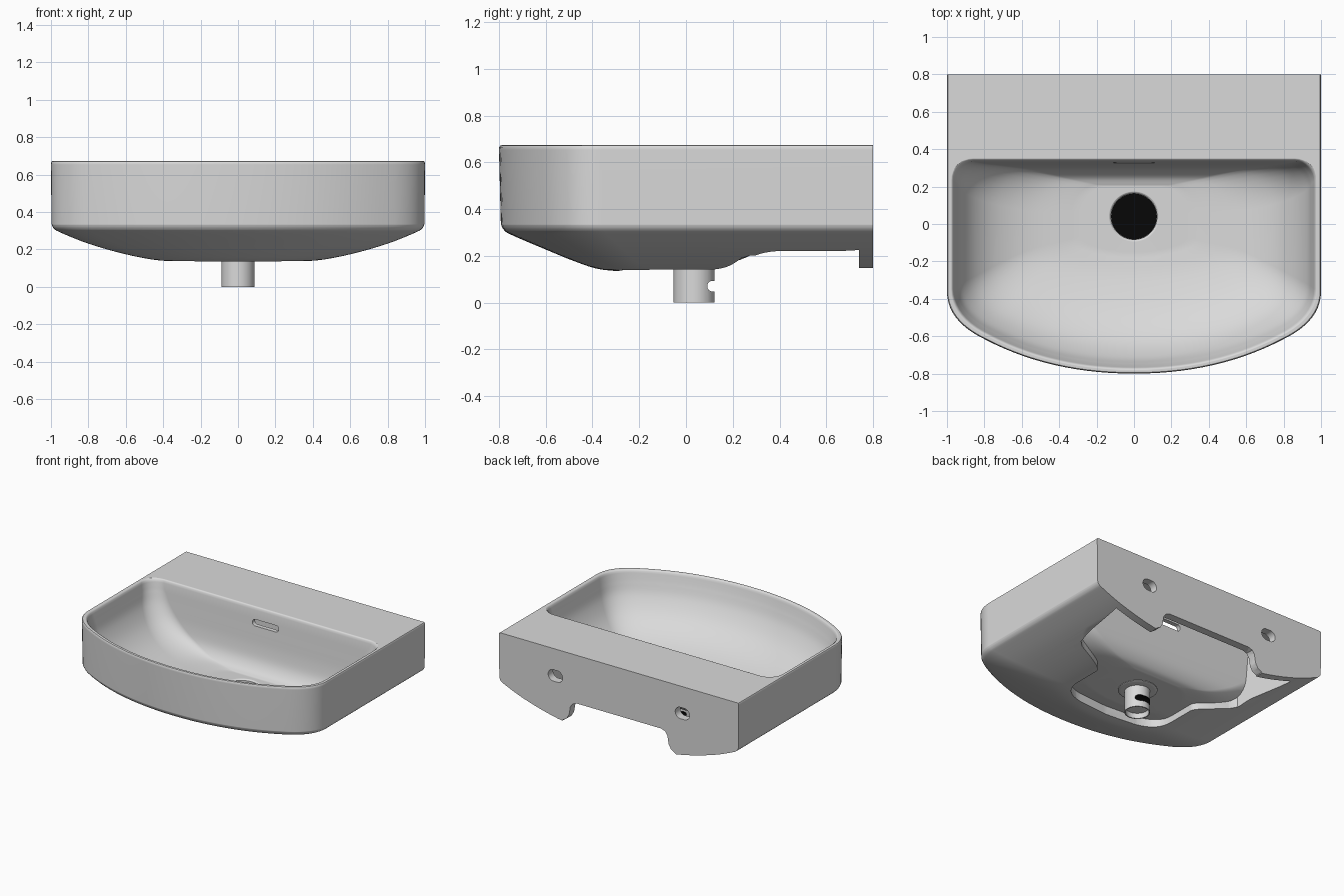
import bpy, bmesh, math
from mathutils import Vector

cube = bpy.data.objects.get("Cube")
if cube:
    bpy.data.objects.remove(cube, do_unlink=True)


def material(name, rgb, rough):
    m = bpy.data.materials.new(name)
    m.use_nodes = True
    m.diffuse_color = (*rgb, 1)
    bsdf = m.node_tree.nodes["Principled BSDF"]
    bsdf.inputs["Base Color"].default_value = (*rgb, 1)
    bsdf.inputs["Roughness"].default_value = rough
    return m


ceramic = material("light_grey_ceramic", (0.7, 0.7, 0.7), 0.4)
black = material("black_drain", (0.002, 0.002, 0.002), 0.6)


def mesh_object(name, rings):
    """Bridge equal rings of points and cap both ends."""
    bm = bmesh.new()
    loops = [[bm.verts.new(p) for p in ring] for ring in rings]
    n = len(loops[0])
    for a, b in zip(loops, loops[1:]):
        for i in range(n):
            j = (i + 1) % n
            bm.faces.new((a[i], a[j], b[j], b[i]))
    bm.faces.new(loops[0])
    bm.faces.new(loops[-1][::-1])
    bmesh.ops.recalc_face_normals(bm, faces=bm.faces)
    me = bpy.data.meshes.new(name)
    bm.to_mesh(me)
    bm.free()
    ob = bpy.data.objects.new(name, me)
    bpy.context.collection.objects.link(ob)
    return ob


def bezier(a, b, c, n):
    a, b, c = Vector(a), Vector(b), Vector(c)
    return [a * (1 - t) ** 2 + b * 2 * t * (1 - t) + c * t * t
            for t in [i / n for i in range(n + 1)]]


# Bowed front with tighter corners: x across, y towards the front, both 0..1
BOW = bezier((1, 0), (1, .36), (.8, .58), 10)[:-1] + bezier((.8, .58), (.45, 1), (0, 1), 14)


def plan_ring(w, front, back, r, z):
    """Closed outline: straight back, rounded or sharp back corners, bowed front."""
    start = front * .45
    if r:
        half = [(w - r + r * math.sin(a), back - r + r * math.cos(a))
                for a in [i * math.pi / 16 for i in range(9)]]
    else:
        half = [(w, back)]
    half += [(w * p.x, start + (front - start) * p.y) for p in BOW]
    full = half + [(-x, y) for x, y in half[-2::-1]]
    return [(x, y, z) for x, y in full]


def smooth(levels, n=5):
    """Catmull-Rom interpolation through a list of level tuples."""
    pts = [Vector(l) for l in levels]
    pts = [pts[0] * 2 - pts[1]] + pts + [pts[-1] * 2 - pts[-2]]
    out = []
    for a, b, c, d in zip(pts, pts[1:], pts[2:], pts[3:]):
        for i in range(n):
            t = i / n
            out.append((b * 2 + (c - a) * t + (a * 2 - b * 5 + c * 4 - d) * t * t
                        + (b * 3 - a - c * 3 + d) * t ** 3) / 2)
    return out + [pts[-2]]


def prism(name, outline, axis, lo, hi):
    """Extrude a 2D outline along x, y or z."""
    place = {"x": lambda u, v, d: (d, u, v),
             "y": lambda u, v, d: (u, d, v),
             "z": lambda u, v, d: (u, v, d)}[axis]
    return mesh_object(name, [[place(u, v, d) for u, v in outline] for d in (lo, hi)])


def capsule(cx, cy, half, r, n=32):
    """Rounded slot outline; a circle when half equals r."""
    pts = []
    for i in range(n):
        a = 2 * math.pi * (i + .5) / n
        pts.append((cx + math.copysign(half - r, math.cos(a)) + r * math.cos(a),
                    cy + r * math.sin(a)))
    return pts


def circle(cx, cy, r, n=48):
    return capsule(cx, cy, r, r, n)


def apply_modifier(ob, kind, **settings):
    mod = ob.modifiers.new(kind, kind)
    for key, value in settings.items():
        setattr(mod, key, value)
    bpy.context.view_layer.objects.active = ob
    bpy.ops.object.modifier_apply(modifier=mod.name)


def cut(ob, cutter):
    apply_modifier(ob, "BOOLEAN", operation="DIFFERENCE", solver="EXACT", object=cutter)
    bpy.data.objects.remove(cutter, do_unlink=True)


def finish(ob, *mats):
    ob.data.materials.clear()
    for m in mats:
        ob.data.materials.append(m)
    for p in ob.data.polygons:
        p.material_index = 0
    bpy.ops.object.select_all(action="DESELECT")
    ob.select_set(True)
    bpy.context.view_layer.objects.active = ob
    bpy.ops.object.shade_smooth_by_angle(angle=math.radians(32))
    apply_modifier(ob, "WEIGHTED_NORMAL", keep_sharp=True)


# Outer body: vertical walls and a shallow curved belly (half width, front, z)
walls = [(.988, -.788, .673), (.995, -.795, .671), (.999, -.799, .665), (1, -.8, .653)]
belly = [(.997, -.792, .335), (.985, -.78, .312), (.95, -.75, .291), (.8, -.61, .231),
         (.6, -.47, .174), (.42, -.36, .141), (.22, -.2, .13)]
basin = mesh_object("basin", [plan_ring(w, f, .8, 0, z) for w, f, z in walls + smooth(belly, 4)])

# Bowl: half width, front, back, corner radius, z
bowl = [(.955, -.755, .332, .11, .61), (.925, -.71, .322, .14, .5), (.85, -.62, .31, .17, .385),
        (.73, -.48, .29, .19, .295), (.55, -.3, .25, .18, .235), (.28, -.15, .2, .14, .21)]
rim = [(.982, -.785, .358, .12, .69), (.979, -.782, .352, .12, .673), (.973, -.776, .346, .11, .67),
       (.967, -.77, .341, .11, .664), (.963, -.766, .337, .11, .65)]
bowl_levels = rim + smooth(bowl)
bowl_cutter = mesh_object("bowl_cutter", [plan_ring(*l) for l in bowl_levels])
bowl_skin = mesh_object("bowl_skin", [plan_ring(w + .03, f - .03, b + .03, r + .03, z - .028)
                                      for w, f, b, r, z in bowl_levels])

# Straight-walled hollow underneath: wide at the back, narrow round the drain
half = ([(.78, .74), (.7, .27)] + bezier((.66, .235), (.42, .16), (.42, .1), 8)
        + bezier((.42, -.1), (.42, -.25), (.25, -.28), 8) + [(0, -.3)])
outline = [tuple(p) for p in half] + [(-x, y) for x, y in half[-2::-1]]
hollow = prism("hollow", outline, "z", .05, .6)
cut(hollow, bowl_skin)
cut(basin, hollow)

# Arched side cut and notch in the wall plate
arch = ([(.1, .05), (.1, .135)] + [tuple(p) for p in bezier((.12, .138), (.2, .155), (.26, .185), 6)]
        + [tuple(p) for p in bezier((.27, .19), (.33, .221), (.42, .221), 6)]
        + [(.72, .22), (.733, .214), (.74, .2), (.74, .05)])
cut(basin, prism("arch", arch, "x", -1.2, 1.2))
notch = [(.48, .1), (.47, .155), (.435, .175), (.415, .21), (.405, .27), (.385, .298), (.35, .31)]
cut(basin, prism("notch", notch + [(-x, z) for x, z in notch[::-1]], "y", .7, .9))

# Bowl, overflow slot, drain opening and mounting holes
cut(basin, bowl_cutter)
cut(basin, prism("overflow", capsule(0, .56, .11, .024), "y", .2, .45))
drain_hole = [[(x, y, z) for x, y in circle(0, .04, r)] for r, z in
              ((.123, .15), (.123, .2), (.13, .207), (.145, .216))]
cut(basin, mesh_object("drain_hole", drain_hole))
for side in (-1, 1):
    cut(basin, prism("bolt_hole", capsule(side * .53, .47, .06, .043), "y", .65, .9))
finish(basin, ceramic)

# Drain: sunken dark plug above, flared collar and open-ended pipe below
plug = prism("drain_plug", circle(0, .04, .122), "z", .178, .184)
finish(plug, black)
collar = mesh_object("drain_collar", [[(x, y, z) for x, y in circle(0, .04, r)]
                                      for r, z in ((.115, .166), (.135, .174), (.135, .177))])
finish(collar, ceramic)
pipe = prism("drain_pipe", circle(0, .035, .088), "z", 0, .175)
cut(pipe, prism("pipe_mouth", circle(0, .035, .08), "z", -.1, .04))
hole_y, hole_z, hole_r = .114, .07, .023
cut(pipe, prism("pipe_hole", circle(hole_y, hole_z, hole_r, 24), "x", -.2, .2))
finish(pipe, ceramic, black)
for p in pipe.data.polygons:
    if math.hypot(p.center.y - hole_y, p.center.z - hole_z) < hole_r + .001:
        p.material_index = 1
